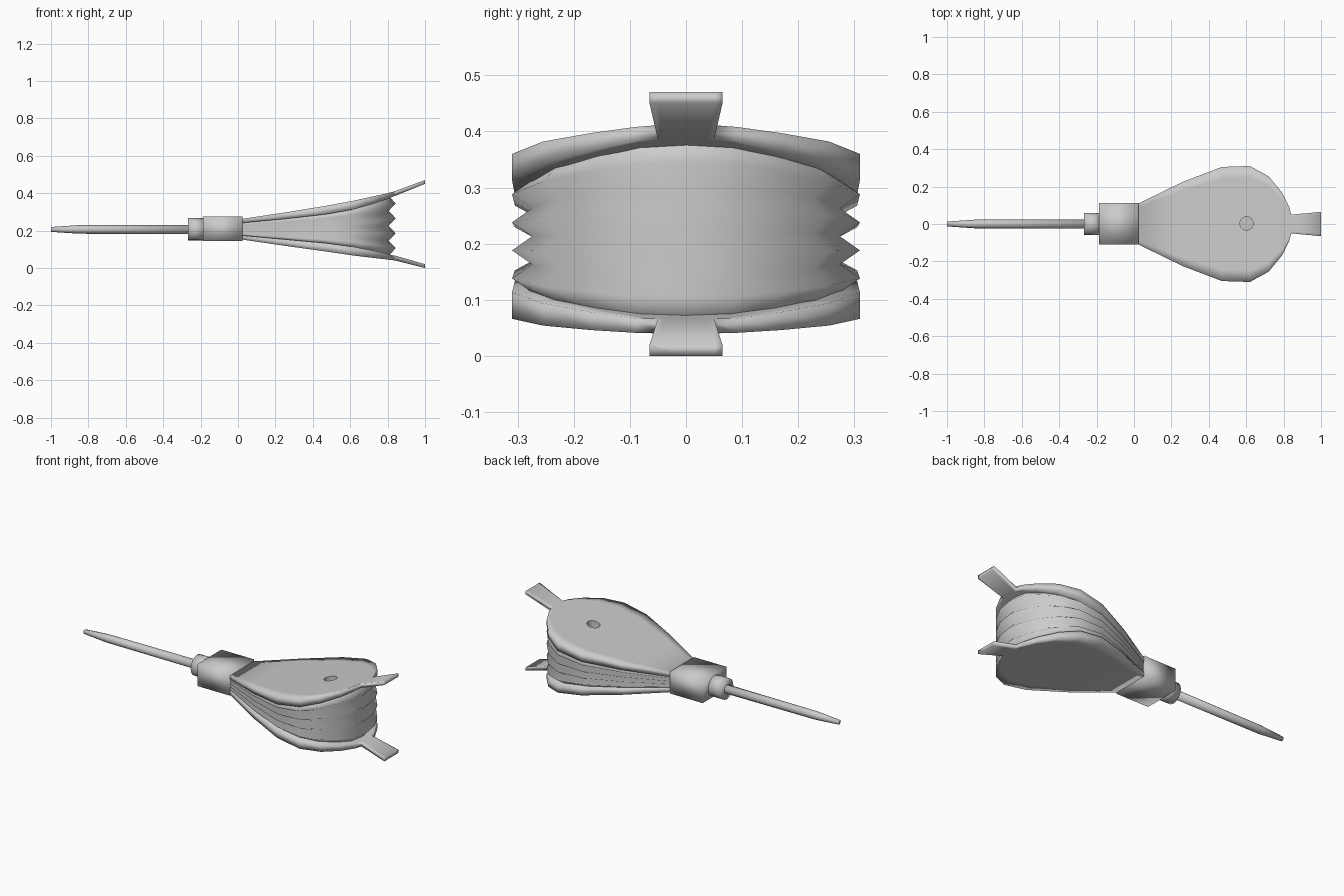
import bpy, bmesh
from math import cos, sin, tau
from mathutils import Vector

cube = bpy.data.objects.get("Cube")
if cube:
    bpy.data.objects.remove(cube, do_unlink=True)

grey = bpy.data.materials.new("plain grey")
grey.use_nodes = True
grey.diffuse_color = (0.6, 0.6, 0.6, 1)
grey.node_tree.nodes["Principled BSDF"].inputs["Base Color"].default_value = grey.diffuse_color


def loft(name, rings, closed=True, caps=True):
    """Skin a list of equal-length point rings into a smooth object."""
    bm = bmesh.new()
    rows = [[bm.verts.new(p) for p in ring] for ring in rings]
    n = len(rows[0])
    for a, b in zip(rows, rows[1:]):
        for i in range(n if closed else n - 1):
            j = (i + 1) % n
            bm.faces.new((a[i], a[j], b[j], b[i]))
    if caps:
        bm.faces.new(rows[0])
        bm.faces.new(rows[-1])
    bmesh.ops.recalc_face_normals(bm, faces=bm.faces)
    for f in bm.faces:
        f.smooth = True
    mesh = bpy.data.meshes.new(name)
    bm.to_mesh(mesh)
    bm.free()
    mesh.materials.append(grey)
    obj = bpy.data.objects.new(name, mesh)
    bpy.context.collection.objects.link(obj)
    return obj


def turned(name, profile, z, sides=16):
    """Round part along x from (x, radius) pairs."""
    return loft(name, [[(x, r * cos(tau * i / sides), z + r * sin(tau * i / sides))
                        for i in range(sides)] for x, r in profile])


# Board stations: x, half width, thickness, upper board top, lower board bottom
STATIONS = [
    (0.02, 0.108, 0.022, 0.262, 0.152),
    (0.26, 0.225, 0.035, 0.298, 0.117),
    (0.47, 0.305, 0.045, 0.332, 0.088),
    (0.62, 0.31, 0.047, 0.360, 0.066),
    (0.72, 0.255, 0.040, 0.382, 0.054),
    (0.79, 0.17, 0.032, 0.397, 0.046),
    (0.83, 0.09, 0.026, 0.408, 0.041),
    (0.84, 0.05, 0.026, 0.411, 0.040),
    (1.0, 0.065, 0.020, 0.470, 0.0),
]


def board(name, low):
    rings = []
    for x, w, t, top, bottom in STATIONS:
        z0, z1 = (bottom, bottom + t) if low else (top - t, top)
        across = [-w, -0.8 * w, 0, 0.8 * w, w]
        rings.append([(x, y, z0) for y in across] + [(x, y, z1) for y in reversed(across)])
    return loft(name, rings)


# Boards with their handles
board("lower_board", True)
upper = board("upper_board", False)

# Air hole through the upper board
hole = Vector((0.602, 0.003, 0.34))
bpy.ops.mesh.primitive_cylinder_add(vertices=16, radius=0.036, depth=0.2, location=hole)
cutter = bpy.context.object
cutter.name = "hole_cutter"
cutter.hide_render = True
cut = upper.modifiers.new("air_hole", "BOOLEAN")
cut.object = cutter
cut.operation = "DIFFERENCE"
cut.solver = "EXACT"
bpy.context.view_layer.objects.active = upper
bpy.ops.object.modifier_apply(modifier=cut.name)
bpy.data.objects.remove(cutter, do_unlink=True)
bm = bmesh.new()
bm.from_mesh(upper.data)
for e in bm.edges:
    if all((v.co - hole).xy.length < 0.04 for v in e.verts):
        e.smooth = False
bm.to_mesh(upper.data)
bm.free()

# Pleated leather: ridges follow the board outline, valleys shrink toward the neck
side = [(x, w, bottom + t, top - t) for x, w, t, top, bottom in STATIONS[:-2]]
tip = (0.843, 0, 0.066, 0.385)
outline = side + [tip] + [(x, -w, a, b) for x, w, a, b in reversed(side)]
LEVELS = 8
folds = []
for k in range(LEVELS + 1):
    sx, sy = (1, 1) if k % 2 else (0.955, 0.885)
    folds.append([(0.02 + (x - 0.02) * sx, y * sy, a + (b - a) * k / LEVELS)
                  for x, y, a, b in outline])
loft("bellows_leather", folds, closed=False, caps=False)

# Neck block, collar and nozzle
loft("neck_block", [[(x, -0.11, 0.144), (x, 0.112, 0.144), (x, 0.112, 0.274), (x, -0.11, 0.274)]
                    for x in (-0.187, 0.025)])
turned("collar", [(-0.267, 0.06), (-0.18, 0.06)], 0.206)
turned("nozzle", [(-1.0, 0.013), (-0.85, 0.023), (-0.26, 0.025)], 0.206, 12)
